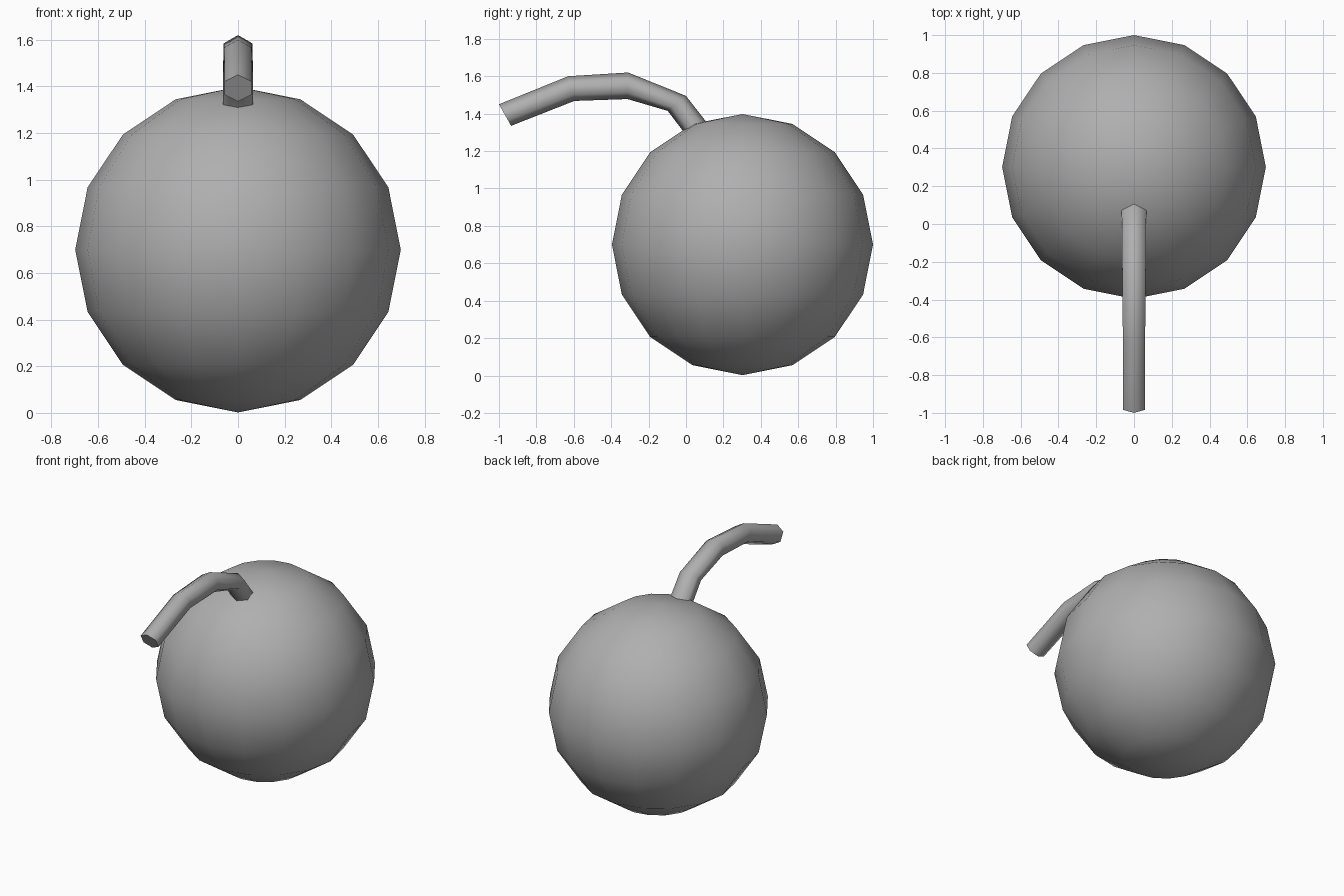
import bpy, bmesh, math
from mathutils import Vector

if "Cube" in bpy.data.objects:
    bpy.data.objects.remove(bpy.data.objects["Cube"])

grey = bpy.data.materials.new("dark_grey")
grey.diffuse_color = (0.43, 0.43, 0.43, 1)
grey.use_nodes = True
grey.node_tree.nodes["Principled BSDF"].inputs["Base Color"].default_value = grey.diffuse_color


def finish(name, bm, angle):
    bmesh.ops.recalc_face_normals(bm, faces=bm.faces)
    mesh = bpy.data.meshes.new(name)
    bm.to_mesh(mesh)
    bm.free()
    mesh.materials.append(grey)
    obj = bpy.data.objects.new(name, mesh)
    bpy.context.collection.objects.link(obj)
    bpy.ops.object.select_all(action='DESELECT')
    obj.select_set(True)
    bpy.context.view_layer.objects.active = obj
    bpy.ops.object.shade_smooth_by_angle(angle=math.radians(angle))
    return obj


# Round body
bm = bmesh.new()
bmesh.ops.create_uvsphere(bm, u_segments=16, v_segments=8, radius=0.698)
body = finish("round_body", bm, 60)
body.location = (0, 0.302, 0.70)

# Curved stem: six-sided tube, each ring given by its upper and lower ridge (y, z)
# and its half width
ridges = [
    ((-1.00, 1.45), (-0.935, 1.335), 0.066),
    ((-0.63, 1.60), (-0.597, 1.468), 0.068),
    ((-0.31, 1.62), (-0.313, 1.478), 0.071),
    ((0.00, 1.495), (-0.098, 1.415), 0.074),
    ((0.148, 1.305), (0.02, 1.26), 0.076),
]
bm = bmesh.new()
rings = []
for top, bottom, width in ridges:
    a, b = Vector((0, *top)), Vector((0, *bottom))
    centre, up, side = (a + b) / 2, (a - b) / 2, Vector((width, 0, 0))
    rings.append([bm.verts.new(centre + up * math.cos(k * math.pi / 3)
                               + side * math.sin(k * math.pi / 3)) for k in range(6)])
for r, s in zip(rings, rings[1:]):
    for k in range(6):
        bm.faces.new((r[k], r[(k + 1) % 6], s[(k + 1) % 6], s[k]))
bm.faces.new(rings[0])
bm.faces.new(rings[-1])
finish("curved_stem", bm, 65)
